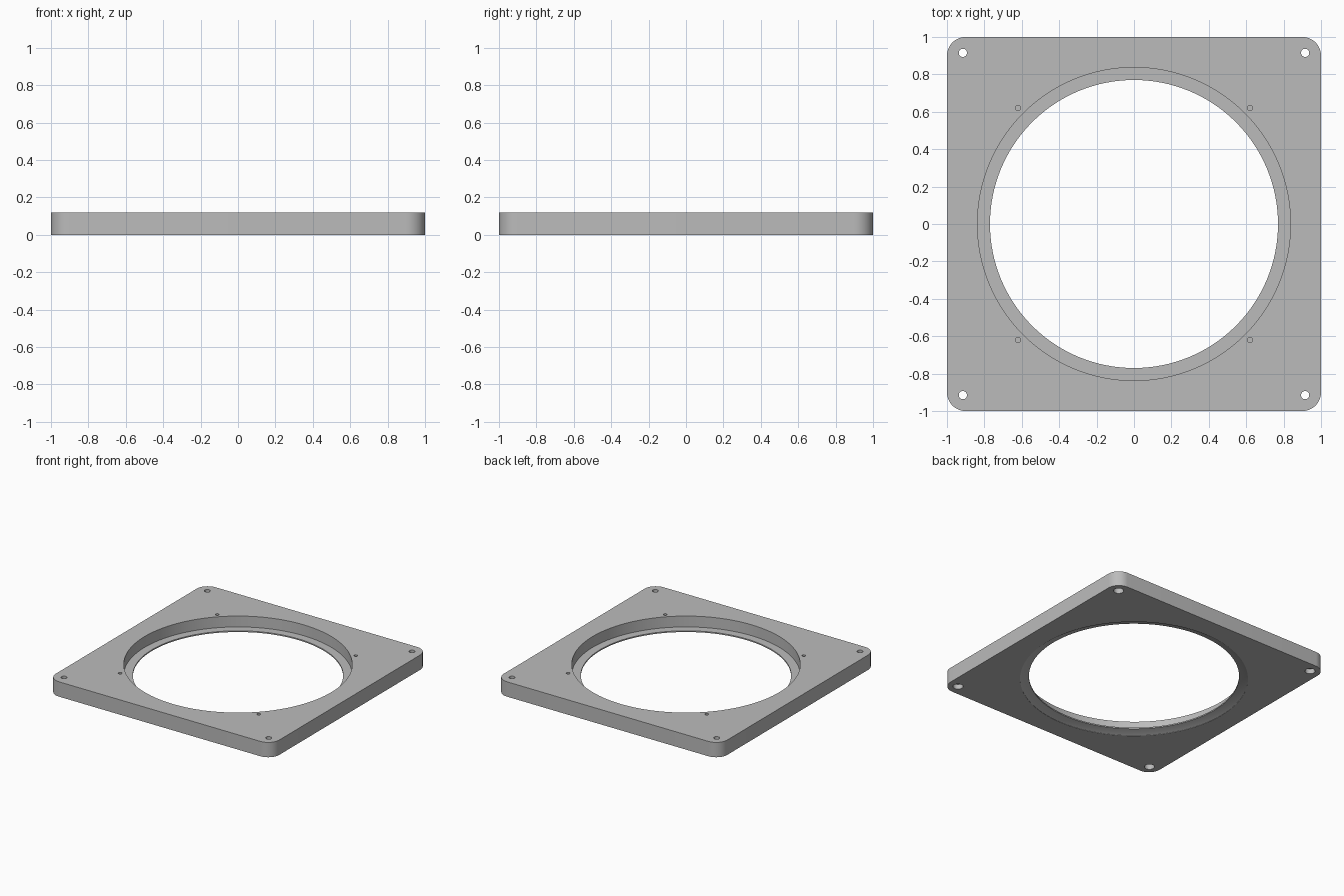
import bpy, bmesh, math

cube = bpy.data.objects.get("Cube")
if cube:
    bpy.data.objects.remove(cube, do_unlink=True)

HEIGHT = 0.12
grey = bpy.data.materials.new("mid grey")
grey.use_nodes = True
grey.diffuse_color = (0.5, 0.5, 0.5, 1)
grey.node_tree.nodes["Principled BSDF"].inputs["Base Color"].default_value = (0.5, 0.5, 0.5, 1)


def to_object(name, bm):
    bmesh.ops.recalc_face_normals(bm, faces=bm.faces)
    mesh = bpy.data.meshes.new(name)
    bm.to_mesh(mesh)
    bm.free()
    mesh.materials.append(grey)
    obj = bpy.data.objects.new(name, mesh)
    bpy.context.collection.objects.link(obj)
    return obj


def add_turned(bm, profile, x=0, y=0, sides=32):
    """Add a capped solid turned from (radius, z) points about a vertical axis."""
    rings = []
    for r, z in profile:
        angles = [math.tau * i / sides for i in range(sides)]
        rings.append([bm.verts.new((x + r * math.cos(a), y + r * math.sin(a), z)) for a in angles])
    for low, high in zip(rings, rings[1:]):
        for i in range(sides):
            j = (i + 1) % sides
            bm.faces.new((low[i], low[j], high[j], high[i]))
    bm.faces.new(rings[0][::-1])
    bm.faces.new(rings[-1])


# Square plate with rounded upright corners
bm = bmesh.new()
bmesh.ops.create_cube(bm, size=1)
for v in bm.verts:
    v.co = (v.co.x * 2, v.co.y * 2, (v.co.z + 0.5) * HEIGHT)
upright = [e for e in bm.edges if abs(e.verts[0].co.z - e.verts[1].co.z) > 0.01]
bmesh.ops.bevel(bm, geom=upright, offset=0.1, segments=12, profile=0.5, affect='EDGES')
plate = to_object("mounting_plate", bm)

# Central opening: deep top recess, thin lip, sloped underside
bm = bmesh.new()
add_turned(bm, [(0.835, -0.02), (0.835, 0.002), (0.81, 0.012), (0.77, 0.022),
                (0.77, 0.032), (0.837, 0.032), (0.837, HEIGHT + 0.02)], sides=128)

# Counterbored corner holes and small blind pilot holes
for sx in (-1, 1):
    for sy in (-1, 1):
        add_turned(bm, [(0.037, -0.02), (0.037, 0.04), (0.022, 0.04),
                        (0.022, HEIGHT + 0.02)], sx * 0.915, sy * 0.915)
        add_turned(bm, [(0.014, 0.05), (0.014, HEIGHT + 0.02)], sx * 0.62, sy * 0.62)
cutter = to_object("hole_cutter", bm)
cutter.hide_render = True

# Cut the holes, then drop the cutter
cut = plate.modifiers.new("holes", 'BOOLEAN')
cut.operation = 'DIFFERENCE'
cut.solver = 'EXACT'
cut.object = cutter
bpy.ops.object.select_all(action='DESELECT')
plate.select_set(True)
bpy.context.view_layer.objects.active = plate
bpy.ops.object.modifier_apply(modifier=cut.name)
bpy.data.objects.remove(cutter, do_unlink=True)

# Smooth curved walls, crisp edges
bpy.ops.object.shade_smooth_by_angle(angle=math.radians(20))
